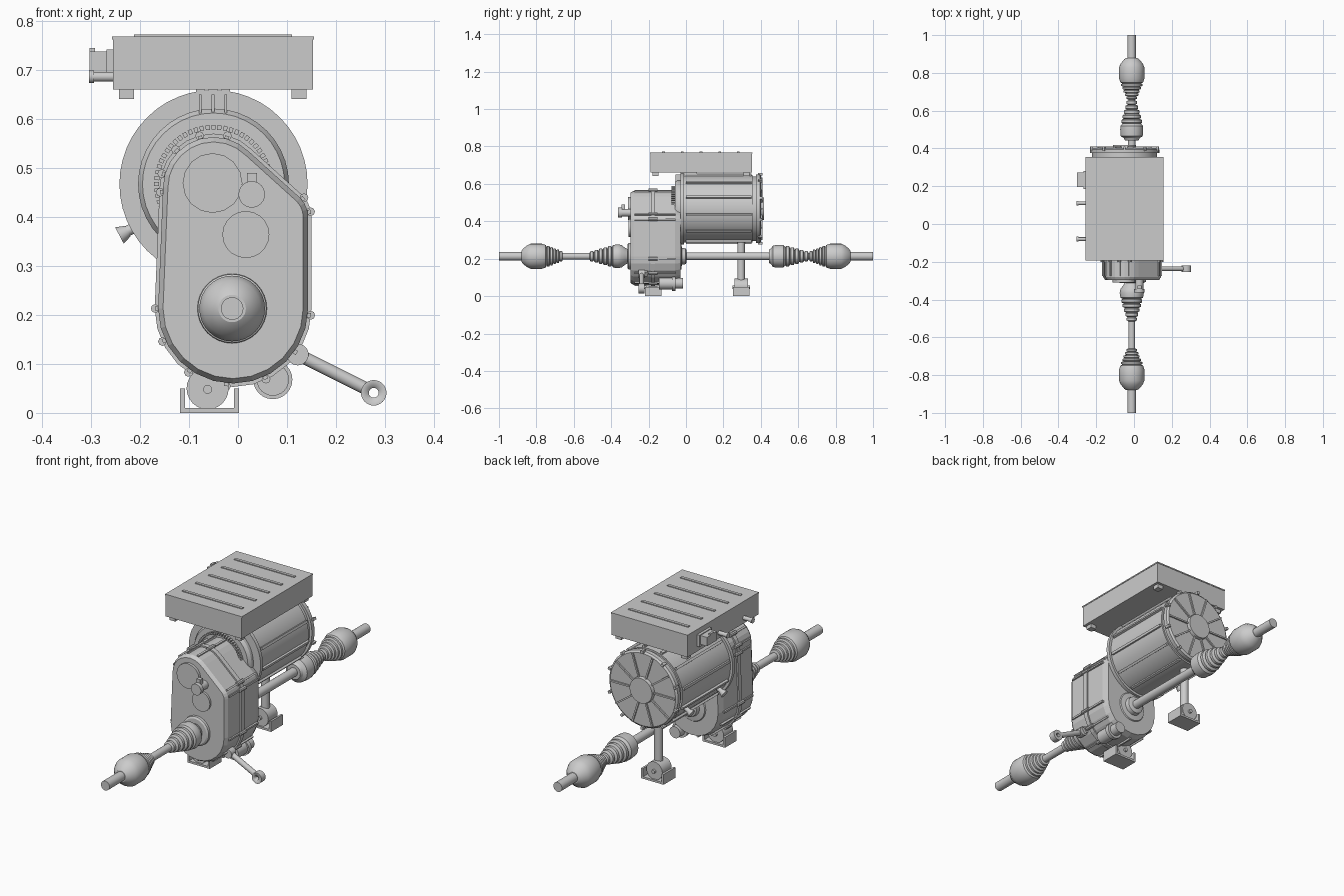
import bpy, bmesh, math
from math import cos, sin, radians, pi
from mathutils import Vector, Matrix

if "Cube" in bpy.data.objects:
    bpy.data.objects.remove(bpy.data.objects["Cube"])


def finish(name, bm, smooth=None):
    bmesh.ops.recalc_face_normals(bm, faces=bm.faces)
    me = bpy.data.meshes.new(name)
    bm.to_mesh(me)
    bm.free()
    ob = bpy.data.objects.new(name, me)
    bpy.context.collection.objects.link(ob)
    if smooth:
        bpy.ops.object.select_all(action='DESELECT')
        ob.select_set(True)
        bpy.context.view_layer.objects.active = ob
        bpy.ops.object.shade_smooth_by_angle(angle=radians(smooth))
    return ob


def add_box(bm, c, s, ang=0):
    """Box turned about y so its local x points along ang in the xz plane."""
    m = Matrix.Translation(c) @ Matrix.Rotation(-radians(ang), 4, 'Y') @ Matrix.Diagonal((*s, 1))
    bmesh.ops.create_cube(bm, size=1, matrix=m)


def boxes(name, items):
    bm = bmesh.new()
    for it in items:
        add_box(bm, *it)
    return finish(name, bm)


def span(x0, x1, y0, y1, z0, z1):
    return (((x0 + x1) / 2, (y0 + y1) / 2, (z0 + z1) / 2), (x1 - x0, y1 - y0, z1 - z0))


def add_cyl(bm, a, b, r0, r1=None, seg=24):
    a, b = Vector(a), Vector(b)
    d = b - a
    m = Matrix.Translation((a + b) / 2) @ d.to_track_quat('Z', 'Y').to_matrix().to_4x4()
    bmesh.ops.create_cone(bm, cap_ends=True, segments=seg, radius1=r0,
                          radius2=r0 if r1 is None else r1, depth=d.length, matrix=m)


def cyls(name, items, smooth=30):
    bm = bmesh.new()
    for it in items:
        add_cyl(bm, *it)
    return finish(name, bm, smooth)


def lathe(name, x, z, prof, seg=32, smooth=30):
    """Turn (y, radius) points about an axis along y, capping both ends."""
    bm = bmesh.new()
    rings = [[bm.verts.new((x + r * cos(2 * pi * i / seg), y, z + r * sin(2 * pi * i / seg)))
              for i in range(seg)] for y, r in prof]
    for p, q in zip(rings, rings[1:]):
        for i in range(seg):
            bm.faces.new((p[i - 1], p[i], q[i], q[i - 1]))
    bm.faces.new(rings[0])
    bm.faces.new(rings[-1])
    return finish(name, bm, smooth)


# gearbox outline: hull around three circles (x, z, radius)
TOP, SIDE, LOW = (-.05, .46, .103), (.088, .4, .055), (-.01, .213, .153)


def housing(name, levels, seg=24):
    bm = bmesh.new()
    for y, off in levels:
        for x, z, r in (TOP, SIDE, LOW):
            for i in range(seg):
                a = 2 * pi * i / seg
                bm.verts.new((x + (r + off) * cos(a), y, z + (r + off) * sin(a)))
    res = bmesh.ops.convex_hull(bm, input=bm.verts)
    junk = {g for g in res['geom_interior'] + res['geom_unused'] if isinstance(g, bmesh.types.BMVert)}
    bmesh.ops.delete(bm, geom=list(junk), context='VERTS')
    bmesh.ops.dissolve_limit(bm, angle_limit=radians(1), verts=bm.verts, edges=bm.edges)
    return finish(name, bm)


housing('gearbox_front_half', [(-.297, -.01), (-.28, 0), (-.18, 0)])
housing('gearbox_rear_half', [(-.18, 0), (-.06, -.002), (-.03, -.012)])
housing('gearbox_seam_flange', [(-.188, .007), (-.165, .007)])

# ribs and seam bolts around the gearbox
anchors = [(TOP, a) for a in (75, 105, 135, 165, 185)] + [(SIDE, a) for a in (10, 40)] + \
          [(LOW, a) for a in (-5, -35, -65, -95, -125, -155, -180)]
rim = [(x + r * cos(radians(a)), z + r * sin(radians(a)), a) for (x, z, r), a in anchors]
boxes('gearbox_ribs', [((x, -.165, z), (.012, .22, .009), a) for x, z, a in rim])
cyls('gearbox_seam_bolts', [((x + .006 * cos(radians(a)), -.2, z + .006 * sin(radians(a))),
                             (x + .006 * cos(radians(a)), -.153, z + .006 * sin(radians(a))), .009, .009, 8)
                            for x, z, a in rim])

# covers on the gearbox front
cyls('gearbox_front_covers', [((-.052, -.31, .469), (-.052, -.28, .469), .061, .061, 16),
                              ((.016, -.307, .364), (.016, -.28, .364), .048, .048, 20)])
cyls('speed_sensor', [((.028, -.345, .446), (.028, -.28, .446), .021),
                      ((.028, -.363, .446), (.028, -.343, .446), .027)])
boxes('sensor_plug', [span(.018, .039, -.345, -.325, .46, .49)])

# motor
MX, MZ = -.05, .467
lathe('motor_body', MX, MZ, [(-.03, .192), (-.012, .192), (-.012, .18), (.355, .18), (.355, .172),
                             (.375, .172), (.375, .184), (.395, .184), (.402, .175)], 48)
lathe('motor_adapter', MX, MZ, [(-.06, .145), (-.045, .154), (-.028, .154)], 40)
cyls('motor_end_hub', [((MX, .39, MZ), (MX, .418, MZ), .065, .06, 32)])


def polar(r, a):
    return MX + r * cos(radians(a)), MZ + r * sin(radians(a))


def ring(r, y, size, angles):
    out = []
    for a in angles:
        x, z = polar(r, a)
        out.append(((x, y, z), size, a))
    return out


boxes('motor_body_ribs', ring(.18, .175, (.02, .35, .012), range(20, 380, 30)))
boxes('motor_end_ribs', ring(.117, .403, (.115, .012, .008), range(0, 360, 36)))
boxes('adapter_teeth', ring(.116, -.062, (.01, .03, .008), range(0, 360, 6)))
boxes('end_cap_lugs', ring(.184, .398, (.014, .024, .012), range(18, 378, 36)))

# three phase terminals between motor and inverter
boxes('phase_terminals', [span(x - .009, x + .009, -.03, .06, .635, .665) for x in (-.077, -.051, -.025)] +
      [span(x - .003, x + .003, -.056, -.03, .575, .65) for x in (-.077, -.051, -.025)])

# coolant stubs on the motor side
cyls('motor_coolant_stubs', [s for y in (.05, .3) for s in (
    ((-.19, y, .39), (-.235, y, .366), .011),
    ((-.225, y, .371), (-.242, y, .362), .012, .019))])

# inverter box
boxes('inverter_case', [span(-.255, .153, -.19, .353, .66, .762)])
boxes('inverter_lid', [span(-.257, .155, -.192, .355, .762, .768)])
boxes('inverter_lid_ribs', [span(-.212, .11, y - .007, y + .007, .766, .772)
                            for y in (-.12, -.02, .08, .18, .28)])
boxes('inverter_feet', [span(x, x + .031, y, y + .032, .641, .662)
                        for x in (-.243, .109) for y in (-.178, .308)])
boxes('power_connector', [span(-.303, -.264, .195, .272, .695, .738),
                          span(-.268, -.25, .185, .28, .685, .742),
                          span(-.303, -.292, .22, .245, .735, .745)])
cyls('inverter_coolant_pipes', [s for y in (-.08, .11) for s in (
    ((-.25, y, .686), (-.3, y, .686), .01, .01, 16), ((-.304, y, .686), (-.294, y, .686), .013, .013, 16))])

# axle: bosses, shafts, joints and bellows
AX, AZ = -.012, .213


def bellows(y0, y1, r0, r1, n=5):
    """Stepped boot growing from r0 at y0 to r1 at y1."""
    pts = []
    for i in range(n):
        y, r, dy = y0 + (y1 - y0) * i / n, r0 + (r1 - r0) * (i + 1) / n, (y1 - y0) / n
        pts += [(y, r - .008), (y + dy * .2, r), (y + dy * .75, r), (y + dy * .95, r - .007)]
    return pts


lathe('front_axle_boss', AX, AZ, [(-.285, .072), (-.308, .07), (-.313, .062)])
lathe('rear_axle_boss', AX, AZ, [(-.04, .08), (-.025, .07), (-.022, .045), (-.002, .042), (.002, .034)])
cyls('front_half_shaft', [((AX, -.7, AZ), (AX, -.28, AZ), .018), ((AX, -1, AZ), (AX, -.86, AZ), .023)])
cyls('rear_half_shaft', [((AX, -.02, AZ), (AX, .48, AZ), .021), ((AX, .48, AZ), (AX, .78, AZ), .018),
                         ((AX, .86, AZ), (AX, 1, AZ), .023)])
lathe('front_inner_joint', AX, AZ, bellows(-.515, -.395, .02, .055) +
      [(-.39, .06), (-.365, .064), (-.345, .06), (-.325, .045), (-.305, .035)])
lathe('rear_inner_joint', AX, AZ, bellows(.655, .53, .02, .055) +
      [(.52, .06), (.5, .061), (.465, .058), (.455, .042), (.443, .036)])
for side, s in (('front', -1), ('rear', 1)):
    lathe(side + '_outer_joint', AX, AZ, [(s * y, r) for y, r in bellows(.66, .745, .022, .056) + [
        (.75, .06), (.77, .067), (.83, .067), (.85, .058), (.872, .04), (.88, .028)]])

# mounts: bracket with a bushing
for side, y in (('front', -.175), ('rear', .295)):
    boxes(side + '_mount_bracket', [span(-.118, .002, y - .045, y + .045, 0, .01),
                                    span(-.118, -.108, y - .045, y + .045, 0, .05),
                                    span(-.008, .002, y - .045, y + .045, 0, .05)])
    cyls(side + '_mount_bushing', [((-.062, y - .036, .05), (-.062, y + .036, .05), .043),
                                   ((-.062, y - .046, .048), (-.062, y + .046, .048), .009)])
cyls('rear_mount_post', [((-.06, .295, .07), (-.06, .295, .31), .02)])

# torque rod with an eye at the far end
RY = -.237
boxes('torque_rod_lug', [((.1, RY + .015, .135), (.06, .03, .03), -35)])
cyls('torque_rod', [((.122, RY, .119), (.258, RY, .051), .013),
                    ((.122, RY - .018, .119), (.122, RY + .018, .119), .022)])
lathe('torque_rod_eye', .277, .041, [(RY - .016, .010), (RY - .016, .026), (RY + .016, .026),
                                     (RY + .016, .010), (RY - .016, .010)])
eye = bpy.data.objects['torque_rod_eye'].data
bm = bmesh.new()
bm.from_mesh(eye)
bmesh.ops.delete(bm, geom=[f for f in bm.faces if len(f.verts) > 4], context='FACES')
bmesh.ops.remove_doubles(bm, verts=bm.verts, dist=1e-5)
bm.to_mesh(eye)
bm.free()

# parking actuator under the gearbox
cyls('parking_actuator', [((.071, -.145, .068), (.071, -.07, .068), .033),
                          ((.071, -.075, .068), (.071, -.055, .068), .04),
                          ((.071, -.055, .068), (.071, -.015, .068), .028)])
